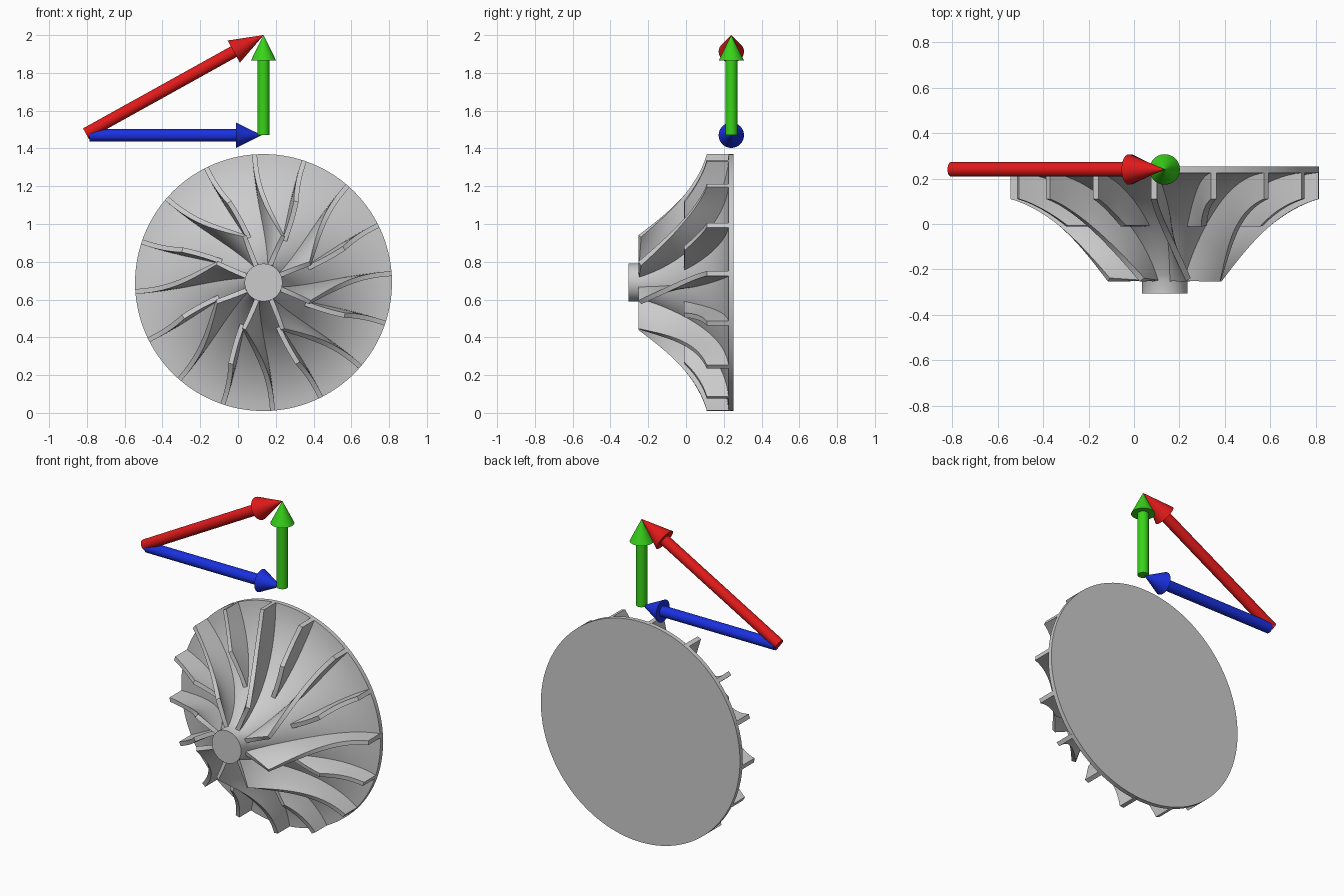
import bpy, bmesh, math
from mathutils import Vector

if "Cube" in bpy.data.objects:
    bpy.data.objects.remove(bpy.data.objects["Cube"])

CX, CZ = 0.135, 0.69          # wheel axis runs along y through here
HUB = [(0.1, -0.25), (0.17, -0.05), (0.40, 0.20), (0.68, 0.225)]       # (radius, y) bezier
SHROUD = [(0.267, -0.245), (0.35, -0.10), (0.50, 0.06), (0.68, 0.11)]


def bezier(p, t):
    w = ((1 - t) ** 3, 3 * t * (1 - t) ** 2, 3 * t * t * (1 - t), t ** 3)
    return [sum(w[i] * p[i][k] for i in range(4)) for k in (0, 1)]


def polar(r, y, a):
    return Vector((CX + r * math.cos(a), y, CZ + r * math.sin(a)))


def finish(bm, name, mat=None, angle=35):
    bmesh.ops.recalc_face_normals(bm, faces=bm.faces)
    me = bpy.data.meshes.new(name)
    bm.to_mesh(me)
    bm.free()
    ob = bpy.data.objects.new(name, me)
    bpy.context.collection.objects.link(ob)
    if mat:
        me.materials.append(mat)
    bpy.ops.object.select_all(action='DESELECT')
    ob.select_set(True)
    bpy.context.view_layer.objects.active = ob
    bpy.ops.object.shade_smooth_by_angle(angle=math.radians(angle))
    return ob


def lathe(name, profile, place, n, mat=None):
    """Closed solid of revolution; profile starts and ends on the axis."""
    bm = bmesh.new()
    rings = [[bm.verts.new(place(r, h, 2 * math.pi * i / n)) for i in range(n)]
             for r, h in profile]
    for a, b in zip(rings, rings[1:]):
        for i in range(n):
            j = (i + 1) % n
            bm.faces.new((a[i], a[j], b[j], b[i]))
    bm.faces.new(rings[0])
    bm.faces.new(rings[-1])
    return finish(bm, name, mat)


# hub with nose and back disc
curve = [bezier(HUB, i / 24) for i in range(25)]
lathe("hub_and_back_disc", [(0.1, -0.305)] + curve + [(0.68, 0.252)], polar, 128)


def blades(name, rim_angle, hub_start, shroud_start, count=8, nu=24, nv=6):
    bm = bmesh.new()
    for k in range(count):
        base = rim_angle + k * 360 / count
        rows = []
        for i in range(nu + 1):
            s = i / nu
            th = hub_start + (1 - hub_start) * s
            ts = shroud_start + (1 - shroud_start) * s
            (rh, yh), (rs, ys) = bezier(HUB, th), bezier(SHROUD, ts)
            rh -= 0.012 * (1 - s)          # root sinks into the hub
            yh += 0.012 * s
            ah = base - 25 * (1 - th) ** 2.2
            sh = base - 27 * (1 - ts) ** 2.5
            row = []
            for j in range(nv + 1):
                v = j / nv
                row.append(bm.verts.new(polar(rh + (rs - rh) * v, yh + (ys - yh) * v,
                                              math.radians(ah + (sh - ah) * v))))
            rows.append(row)
        for a, b in zip(rows, rows[1:]):
            for j in range(nv):
                bm.faces.new((a[j], a[j + 1], b[j + 1], b[j]))
    ob = finish(bm, name)
    mod = ob.modifiers.new("thickness", 'SOLIDIFY')
    mod.thickness = 0.026
    mod.offset = 0
    bpy.ops.object.modifier_apply(modifier=mod.name)
    bpy.ops.object.shade_smooth_by_angle(angle=math.radians(35))


# full blades and shorter splitter blades between them
blades("main_blades", 4, 0.0, 0.0)
blades("splitter_blades", 26.5, 0.39, 0.56)


def arrow(name, start, end, color, shaft=0.032, head=0.067, head_len=0.135):
    mat = bpy.data.materials.new(name + "_color")
    mat.diffuse_color = (*color, 1)
    mat.use_nodes = True
    mat.node_tree.nodes["Principled BSDF"].inputs["Base Color"].default_value = mat.diffuse_color
    p, q = Vector((start[0], 0.24, start[1])), Vector((end[0], 0.24, end[1]))
    d = (q - p).normalized()
    side = Vector((0, 1, 0))
    up = d.cross(side)
    length = (q - p).length
    neck = length - head_len

    def place(r, h, a):
        return p + d * h + side * (r * math.cos(a)) + up * (r * math.sin(a))

    lathe(name, [(shaft, 0), (shaft, neck), (head, neck), (0.0005, length)], place, 48, mat)


# velocity triangle arrows
arrow("red_arrow", (-0.805, 1.478), (0.135, 2.0), (0.75, 0.01, 0.01), head_len=0.18)
arrow("blue_arrow", (-0.785, 1.47), (0.125, 1.47), (0.01, 0.03, 0.75))
arrow("green_arrow", (0.135, 1.47), (0.135, 2.0), (0.04, 0.65, 0.01))
